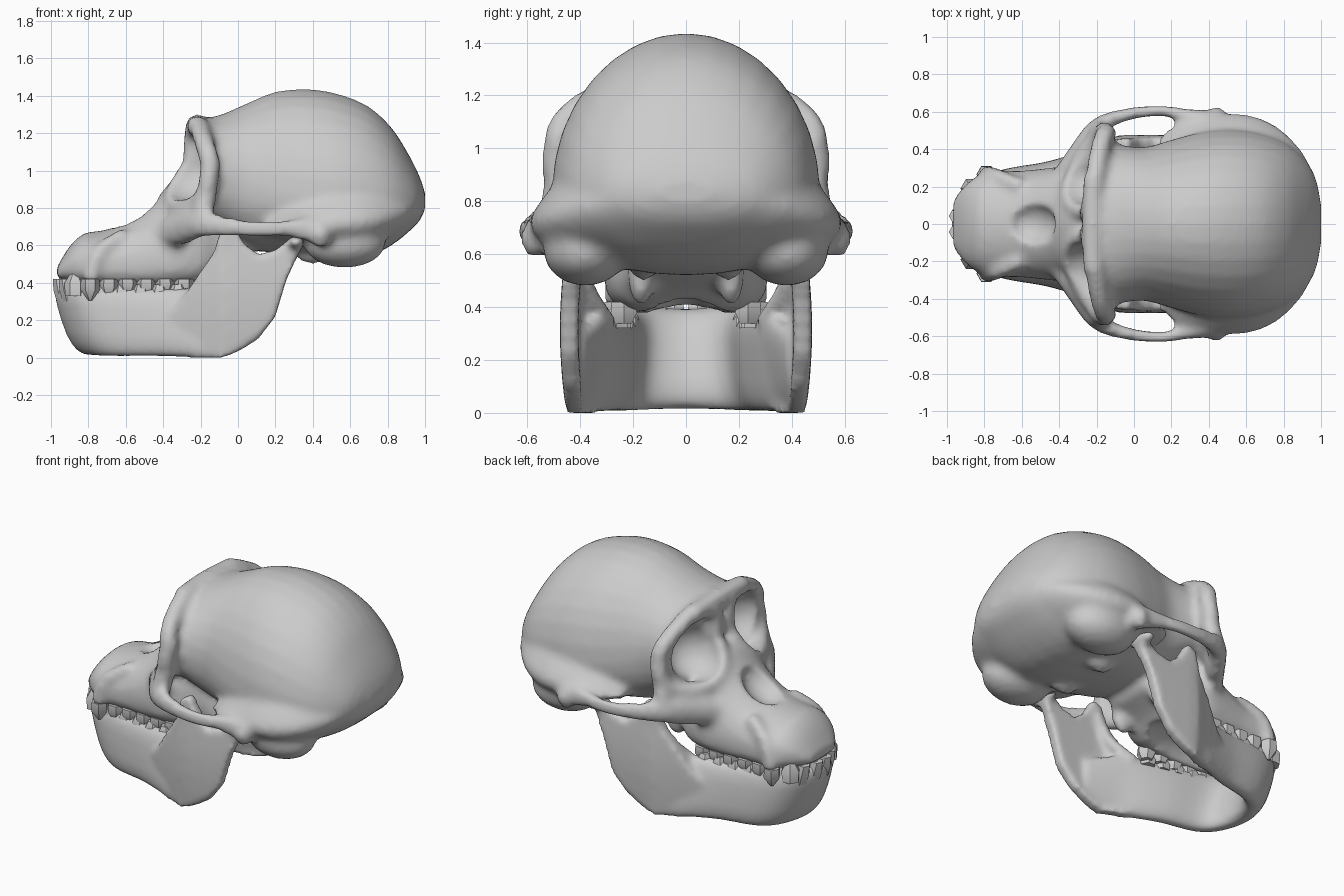
import bpy, bmesh, math
from mathutils import Vector, Matrix

if "Cube" in bpy.data.objects:
    bpy.data.objects.remove(bpy.data.objects["Cube"])


def spline(pts, n=4):
    """Catmull-Rom resampling of tuples of any length."""
    out = []
    for i in range(len(pts) - 1):
        p0, p1, p2 = pts[max(i - 1, 0)], pts[i], pts[i + 1]
        p3 = pts[min(i + 2, len(pts) - 1)]
        for k in range(n):
            t = k / n
            out.append(tuple(0.5 * (2 * b + (c - a) * t + (2 * a - 5 * b + 4 * c - d) * t * t
                                    + (3 * b - a - 3 * c + d) * t ** 3)
                             for a, b, c, d in zip(p0, p1, p2, p3)))
    return out + [tuple(pts[-1])]


def power(v, p):
    return math.copysign(abs(v) ** (2 / p), v)


def loft(bm, rings):
    vs = [[bm.verts.new(p) for p in r] for r in rings]
    n = len(vs[0])
    for a, b in zip(vs, vs[1:]):
        for i in range(n):
            bm.faces.new((a[i], a[(i + 1) % n], b[(i + 1) % n], b[i]))
    bm.faces.new(vs[0][::-1])
    bm.faces.new(vs[-1])


def body(bm, stations, p_up=2.0, p_low=2.0, n=32):
    """Loft along x; station = x, z bottom, z top, half width, z of widest point."""
    rings = []
    for x, zb, zt, hw, zw in spline(stations):
        ring = []
        for i in range(n):
            a = 2 * math.pi * i / n
            c, s = math.cos(a), math.sin(a)
            p = p_up if s > 0 else p_low
            ring.append((x, hw * power(c, p), zw + (zt - zw if s > 0 else zw - zb) * power(s, p)))
        rings.append(ring)
    loft(bm, rings)


def tube(bm, pts, side=1, flat=1.0, ref=(0, 0, 1), n=12):
    """Tube through x, y, z, radius; flat narrows it across the ref direction."""
    path = spline(pts)
    rings = []
    for i, q in enumerate(path):
        a, b = path[max(i - 1, 0)], path[min(i + 1, len(path) - 1)]
        t = (Vector(b[:3]) - Vector(a[:3])).normalized()
        u = t.cross(Vector(ref)).normalized()
        w = u.cross(t)
        ring = []
        for k in range(n):
            ang = 2 * math.pi * k / n
            v = Vector(q[:3]) + q[3] * (u * flat * math.cos(ang) + w * math.sin(ang))
            ring.append((v.x, v.y * side, v.z))
        rings.append(ring)
    loft(bm, rings)


def ball(bm, loc, rad, tilt=0.0):
    m = Matrix.Translation(loc) @ Matrix.Rotation(tilt, 4, 'Y') @ Matrix.Diagonal((*rad, 1))
    bmesh.ops.create_uvsphere(bm, u_segments=24, v_segments=16, radius=1, matrix=m)


def finish(bm, name):
    bmesh.ops.recalc_face_normals(bm, faces=bm.faces)
    me = bpy.data.meshes.new(name)
    bm.to_mesh(me)
    bm.free()
    ob = bpy.data.objects.new(name, me)
    bpy.context.collection.objects.link(ob)
    return ob


def fuse(ob, voxel, cutter=None, smooth=4):
    """Melt overlapping pieces into one bone surface, cutting cavities."""
    def remesh():
        r = ob.modifiers.new("fuse", 'REMESH')
        r.mode, r.voxel_size, r.use_smooth_shade = 'VOXEL', voxel, True
    remesh()
    if cutter:
        b = ob.modifiers.new("cavities", 'BOOLEAN')
        b.operation, b.solver, b.object = 'DIFFERENCE', 'EXACT', cutter
        remesh()
    s = ob.modifiers.new("soften", 'SMOOTH')
    s.factor, s.iterations = 0.5, smooth
    bpy.context.view_layer.update()
    dg = bpy.context.evaluated_depsgraph_get()
    me = bpy.data.meshes.new_from_object(ob.evaluated_get(dg))
    ob.modifiers.clear()
    ob.data = me
    me.polygons.foreach_set("use_smooth", [True] * len(me.polygons))


# Braincase dome
bm = bmesh.new()
body(bm, [(-.2, .72, 1.28, .46, .98), (-.1, .66, 1.295, .43, .96), (.05, .58, 1.36, .41, .93),
          (.2, .56, 1.42, .45, .88), (.38, .54, 1.435, .495, .85), (.55, .52, 1.405, .505, .84),
          (.7, .54, 1.34, .48, .82), (.82, .60, 1.23, .43, .81), (.91, .67, 1.09, .35, .82),
          (.97, .73, .97, .25, .83), (1.0, .79, .88, .11, .83)], 2.0, 2.3)
# Flared low sides and back, blending up into the dome
body(bm, [(.14, .64, .78, .46, .70), (.24, .61, .90, .55, .70), (.4, .56, 1.06, .58, .72),
          (.55, .53, 1.12, .592, .72), (.68, .54, 1.12, .565, .73), (.8, .6, 1.06, .495, .75),
          (.9, .67, 1.0, .385, .78), (.97, .74, .92, .25, .82)], 1.45, 2.0)
# Snout and upper jaw
body(bm, [(.05, .53, .80, .17, .60), (-.1, .46, .9, .23, .58), (-.2, .385, 1.0, .285, .56),
          (-.33, .37, .97, .31, .54), (-.45, .365, .835, .30, .52), (-.6, .365, .725, .285, .51),
          (-.72, .37, .68, .285, .50), (-.82, .38, .665, .265, .50), (-.9, .405, .595, .21, .49),
          (-.97, .425, .48, .125, .455)], 2.0, 3.2)
# Brow bridge
tube(bm, [(-.22, -.25, 1.235, .055), (-.22, 0, 1.24, .06), (-.22, .25, 1.235, .055)])
for s in (1, -1):
    # Eye socket rim
    tube(bm, [(-.25, .06, 1.03, .05), (-.235, .07, 1.19, .055), (-.215, .2, 1.24, .055),
              (-.19, .36, 1.175, .055), (-.165, .455, 1.10, .055), (-.15, .485, 1.02, .055),
              (-.18, .475, .86, .055), (-.28, .32, .79, .06), (-.34, .14, .85, .06),
              (-.27, .06, 1.0, .05)], s, ref=(1, 0, 0))
    # Cheekbone and arch
    tube(bm, [(-.42, .22, .65, .07), (-.3, .37, .69, .09), (-.2, .515, .715, .075),
              (-.06, .58, .7, .055), (.13, .605, .685, .046), (.28, .585, .69, .05),
              (.4, .56, .68, .07), (.5, .5, .68, .07)], s, flat=.65)
    # Cheek strut up to the rim
    tube(bm, [(-.2, .5, .72, .06), (-.16, .48, .9, .055)], s, ref=(1, 0, 0))
    # Ear bump, base lobes, condyles, pterygoid wings
    ball(bm, (.44, .57 * s, .66), (.06, .055, .075))
    ball(bm, (.57, .38 * s, .615), (.22, .16, .135))
    ball(bm, (.4, .16 * s, .55), (.09, .05, .05))
    ball(bm, (-.06, .17 * s, .53), (.08, .05, .13))
    # Canine root ridge
    tube(bm, [(-.6, .2, .66, .04), (-.74, .255, .56, .045), (-.79, .265, .41, .048)], s)
skull = finish(bm, "skull")

# Cavities: eye sockets, nose opening, palate, spinal opening
bm = bmesh.new()
for s in (1, -1):
    ball(bm, (-.27, .268 * s, 1.01), (.2, .165, .175))
ball(bm, (-.54, 0, .775), (.14, .11, .085), math.radians(-35))
ball(bm, (-.5, 0, .36), (.42, .175, .13))
cut = finish(bm, "cavity_cutter")
cut.hide_render = True
fuse(skull, .02, cut)
bpy.data.objects.remove(cut)

# Lower jaw body: station = top xyz, bottom xyz, half thickness
bm = bmesh.new()
half = [(.02, .40, .30, .02, .42, .06, .03), (-.18, .325, .37, -.17, .395, .0, .045),
        (-.33, .285, .37, -.3, .34, .0, .055), (-.5, .25, .37, -.45, .285, .005, .06),
        (-.74, .215, .39, -.66, .235, .005, .065), (-.87, .15, .40, -.76, .145, .01, .075)]
mid = [(-.925, 0, .395, -.8, 0, .015, .085)]
flip = [(a, -b, c, d, -e, f, g) for a, b, c, d, e, f, g in reversed(half)]
path = spline(half + mid + flip)
rings = []
for i, q in enumerate(path):
    top, bot = Vector(q[:3]), Vector(q[3:6])
    a, b = path[max(i - 1, 0)], path[min(i + 1, len(path) - 1)]
    t = Vector((b[0] + b[3] - a[0] - a[3], b[1] + b[4] - a[1] - a[4], 0)).normalized()
    nrm = Vector((-t.y, t.x, 0))
    rings.append([(top + bot) / 2 + (top - bot) / 2 * power(math.cos(k * math.pi / 10), 2.8)
                  + nrm * q[6] * power(math.sin(k * math.pi / 10), 2.4) for k in range(20)])
loft(bm, rings)
# Jaw branches with hinge knobs, built as strips so the plates can bend inwards at the front
branch = [(-.38, .08, .22), (-.3, .03, .31), (-.22, .0, .43), (-.13, .0, .56), (-.09, .0, .69),
          (-.03, .02, .72), (.03, .05, .61), (.11, .10, .55), (.2, .22, .575), (.26, .42, .62),
          (.34, .585, .61)]
for s in (1, -1):
    strip = []
    for x, lo, hi in branch:
        ring = []
        for side in (0, 1):
            for k in range(7):
                z = lo + (hi - lo) * (k if side else 6 - k) / 6
                y = (.455 if side else .385) + .022 * math.sin(min(z, .6) * 5) - .42 * max(0, -.08 - x)
                ring.append((x, s * y, z))
        strip.append(ring)
    loft(bm, strip)
    # Inner ridge running from the branch down to the back teeth
    tube(bm, [(-.06, .40, .62, .03), (-.12, .375, .47, .035), (-.24, .30, .34, .04)], s, ref=(0, 1, 0))
    ball(bm, (.31, .44 * s, .615), (.045, .1, .035))
jaw = finish(bm, "lower_jaw")
fuse(jaw, .018, smooth=5)


# Teeth: tapered six-sided pegs
def tooth(bm, x, y, z0, z1, r0, r1, lean=0.0):
    loft(bm, [[(px + r * math.cos(k * math.pi / 3), y + r * math.sin(k * math.pi / 3), z)
               for k in range(6)] for px, z, r in ((x, z0, r0), (x + lean / 2, (z0 + z1) / 2, r0 * 1.05),
                                                   (x + lean, z1, r1))])


up, low = bmesh.new(), bmesh.new()
for s in (1, -1):
    for i in range(5):
        x = -.29 - .1 * i
        tooth(up, x, s * .235, .42, .338 + .012 * (i % 2), .054, .036)
        tooth(low, x - .03, s * (.262 - .01 * i), .32, .39, .048, .032)
    tooth(up, -.79, s * .265, .42, .305, .05, .01)
    tooth(low, -.87, s * .19, .33, .47, .055, .012)
    for y in (.045, .135):
        tooth(up, -.92 + y * .4, s * y, .49, .42, .045, .036, -.02)
        tooth(low, -.94 + y * .35, s * y * .95, .30, .42, .045, .036, -.03)
for bm, name in ((up, "upper_teeth"), (low, "lower_teeth")):
    ob = finish(bm, name)
    bpy.context.view_layer.objects.active = ob
    bpy.ops.object.select_all(action='DESELECT')
    ob.select_set(True)
    bpy.ops.object.shade_smooth_by_angle(angle=math.radians(40))
